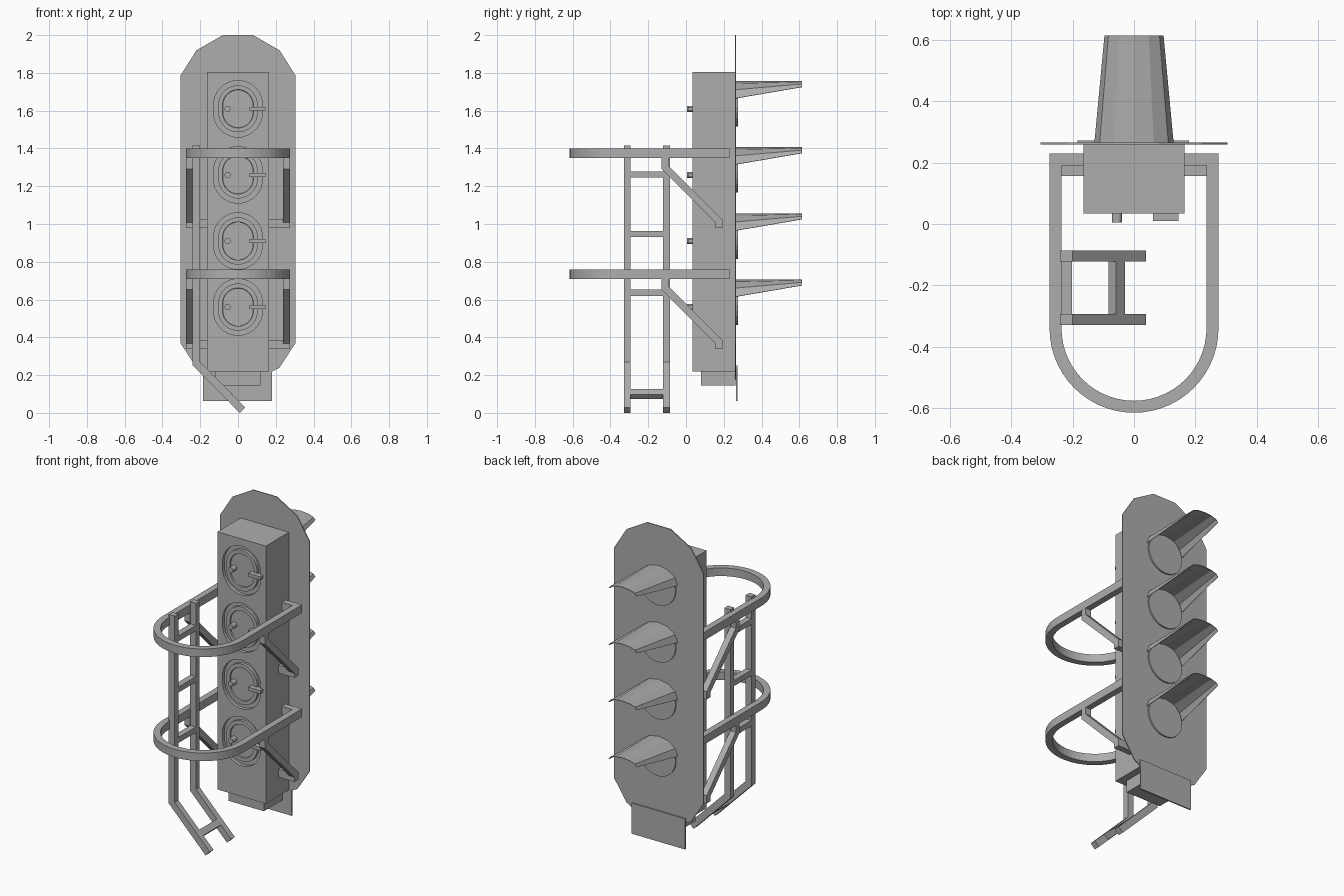
import bpy, bmesh, math
from mathutils import Vector

if "Cube" in bpy.data.objects:
    bpy.data.objects.remove(bpy.data.objects["Cube"])

grey = bpy.data.materials.new("signal grey")
grey.diffuse_color = (0.42, 0.42, 0.42, 1)
grey.use_nodes = True
grey.node_tree.nodes["Principled BSDF"].inputs["Base Color"].default_value = grey.diffuse_color


def make(name, verts, faces):
    me = bpy.data.meshes.new(name)
    me.from_pydata([tuple(v) for v in verts], [], faces)
    bm = bmesh.new()
    bm.from_mesh(me)
    bmesh.ops.recalc_face_normals(bm, faces=bm.faces)
    bm.to_mesh(me)
    bm.free()
    me.materials.append(grey)
    ob = bpy.data.objects.new(name, me)
    bpy.context.collection.objects.link(ob)
    return ob


def loft(name, rings, caps=True):
    """Join closed rings with equal point counts."""
    n = len(rings[0])
    faces = [(k * n + i, k * n + (i + 1) % n, (k + 1) * n + (i + 1) % n, (k + 1) * n + i)
             for k in range(len(rings) - 1) for i in range(n)]
    if caps:
        faces += [tuple(range(n)), tuple(range((len(rings) - 1) * n, len(rings) * n))]
    return make(name, [p for r in rings for p in r], faces)


def box(name, x0, x1, y0, y1, z0, z1):
    return loft(name, [[(x0, y0, z), (x1, y0, z), (x1, y1, z), (x0, y1, z)] for z in (z0, z1)])


def plate(name, outline, y0, y1):
    return loft(name, [[(x, y, z) for x, z in outline] for y in (y0, y1)])


def bar(name, path, normal, w, h):
    """Sweep a w x h rectangle along a planar path with mitred corners."""
    pts, nrm, rings = [Vector(p) for p in path], Vector(normal), []
    for i, p in enumerate(pts):
        a = (p - pts[i - 1]).normalized() if i else None
        b = (pts[i + 1] - p).normalized() if i < len(pts) - 1 else None
        a, b = a or b, b or a
        sa, sb = nrm.cross(a), nrm.cross(b)
        side = (sa + sb).normalized()
        side *= w / 2 / side.dot(sa)
        up = nrm * h / 2
        rings.append([p + side + up, p - side + up, p - side - up, p + side - up])
    return loft(name, rings)


def oval(r, y, cz, stretch=0.02, n=24):
    """Upright rounded ring in the xz plane."""
    out = []
    for i in range(n):
        t = math.tau * (i + 0.5) / n
        s = math.sin(t)
        out.append((r * math.cos(t), y, cz + r * s + math.copysign(stretch, s)))
    return out


lamps = [1.61 - 0.35 * i for i in range(4)]

# housing with an oval recess for each lamp door
body = box("housing", -0.165, 0.165, 0.035, 0.26, 0.22, 1.805)
for z in lamps:
    cutter = loft("recess_cutter", [oval(0.13, 0.0, z), oval(0.13, 0.055, z)])
    cutter.hide_render = True
    mod = body.modifiers.new("recess", 'BOOLEAN')
    mod.object, mod.operation, mod.solver = cutter, 'DIFFERENCE', 'EXACT'
    bpy.context.view_layer.objects.active = body
    bpy.ops.object.modifier_apply(modifier=mod.name)
    bpy.data.objects.remove(cutter)
box("cable_box", -0.12, 0.12, 0.08, 0.262, 0.145, 0.22)

# backing board and sign
half = [(0.08, 2.0), (0.22, 1.92), (0.305, 1.785), (0.305, 0.37), (0.22, 0.24), (0.10, 0.175)]
plate("backing_board", half + [(-x, z) for x, z in reversed(half)], 0.259, 0.265)
box("sign_plate", -0.185, 0.18, 0.265, 0.273, 0.062, 0.25)

for z in lamps:
    # door, knob and latch on the service side
    loft("lamp_door", [oval(0.105, 0.056, z), oval(0.105, 0.037, z),
                       oval(0.082, 0.037, z), oval(0.08, 0.045, z)])
    loft("door_knob", [[(x - 0.055, y, q) for x, _, q in oval(0.0165, 0, z, 0, 12)]
                       for y in (0.005, 0.046)])
    box("door_latch", 0.062, 0.145, 0.01, 0.046, z - 0.01, z + 0.01)
    # lens and hood on the display side
    loft("lens", [oval(0.12, 0.262, z + 0.025, 0), oval(0.12, 0.274, z + 0.025, 0)])
    seg, verts = 6, []
    for y, w, zb in ((0.264, 0.128, z + 0.055), (0.615, 0.095, z + 0.115)):
        for i in range(seg + 1):
            t = math.pi * i / seg
            verts.append((w * math.cos(t), y, zb + (z + 0.145 - zb) * math.sin(t)))
    n = seg + 1
    hood = make("hood", verts, [(i, i + 1, n + i + 1, n + i) for i in range(seg)])
    thick = hood.modifiers.new("thickness", 'SOLIDIFY')
    thick.thickness = 0.003
    thick.offset = 0

# safety hoops with diagonal braces
for dz in (0, -0.64):
    z, r = 1.375 + dz, 0.256
    path = [(0.164, 0.21, z), (r, 0.21, z)]
    for i in range(29):
        t = math.pi * i / 28
        path.append((r * math.cos(t), -0.34 - r * math.sin(t), z))
    path += [(-r, 0.21, z), (-0.164, 0.21, z)]
    bar("safety_hoop", path, (0, 0, 1), 0.039, 0.05)
    for s in (1, -1):
        x = s * r
        bar("hoop_brace", [(x, -0.11, 1.355 + dz), (x, -0.11, 1.3 + dz), (x, 0.175, 1.015 + dz),
                           (x, 0.175, 0.978 + dz)], (1, 0, 0), 0.038, 0.038)
        box("brace_foot", *sorted((s * 0.164, s * 0.275)), 0.156, 0.194, 0.978 + dz, 1.026 + dz)

# ladder
for y in (-0.311, -0.104):
    bar("ladder_rail", [(-0.221, y, 1.415), (-0.221, y, 0.262), (0.024, y, 0.0145)],
        (0, 1, 0), 0.041, 0.036)
for z in (1.262, 0.947, 0.637):
    box("ladder_rung", -0.24, -0.202, -0.3, -0.112, z - 0.017, z + 0.017)
u = 0.5 ** 0.5 * 0.02
bar("lower_rung", [(-0.057 - u, -0.2075, 0.1 + u), (-0.057 + u, -0.2075, 0.1 - u)],
    (0, 1, 0), 0.036, 0.18)
